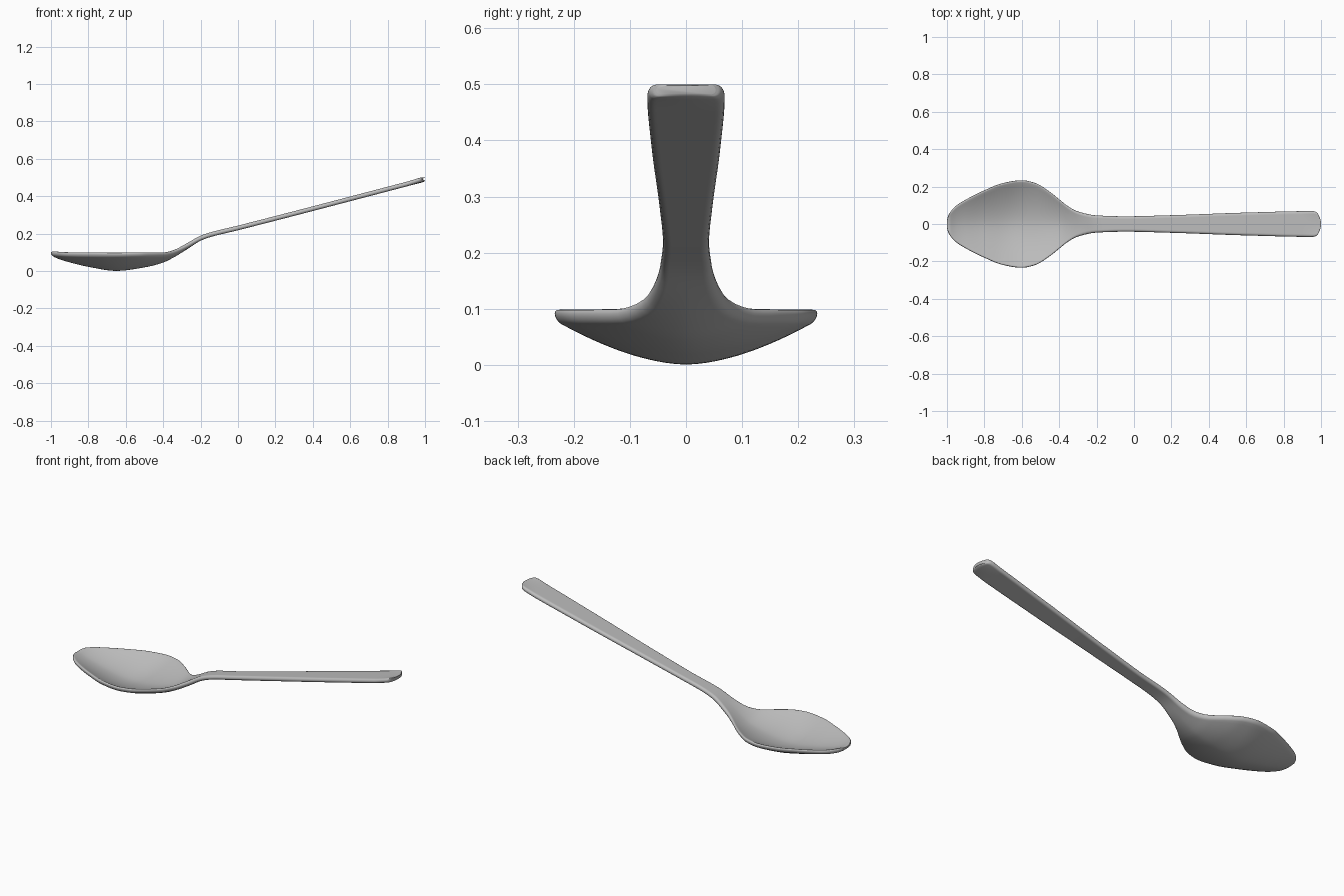
import bpy, bmesh, math

if "Cube" in bpy.data.objects:
    bpy.data.objects.remove(bpy.data.objects["Cube"])

# Key stations along the spoon: x, half width
WIDTH = [(-1, .02), (-.996, .037), (-.985, .06), (-.95, .098), (-.9, .13),
         (-.8, .18), (-.7, .219), (-.6, .234), (-.53, .22), (-.45, .172),
         (-.4, .132), (-.35, .093), (-.3, .067), (-.2, .046), (-.05, .041),
         (.2, .047), (.6, .061), (.96, .069), (.983, .067), (.995, .061), (1, .053)]
# Height of the mid surface at the rim, and along the centre line
RIM = [(-1, .096), (-.9, .092), (-.4, .091), (-.35, .1), (-.28, .131),
       (-.2, .175), (-.15, .193), (0, .23), (1, .49)]
KEEL = [(-1, .094), (-.95, .073), (-.9, .058), (-.8, .034), (-.65, .0125),
        (-.5, .031), (-.4, .057), (-.35, .082), (-.28, .126),
        (-.2, .175), (-.15, .193), (0, .23), (1, .49)]
# Half thickness
THICK = [(-1, .005), (-.993, .009), (-.98, .012), (-.4, .012), (-.28, .015),
         (-.15, .0125), (.985, .0125), (.996, .011), (1, .008)]


def sample(keys, x):
    """Smooth monotone interpolation through the key stations."""
    n = len(keys)
    secant = [(keys[i + 1][1] - keys[i][1]) / (keys[i + 1][0] - keys[i][0])
              for i in range(n - 1)]

    def tangent(i):
        if i == 0 or i == n - 1:
            return secant[min(i, n - 2)]
        a, b = secant[i - 1], secant[i]
        return 2 * a * b / (a + b) if a * b > 0 else 0

    i = max(k for k in range(n - 1) if keys[k][0] <= x + 1e-9)
    (x0, v0), (x1, v1) = keys[i], keys[i + 1]
    step = x1 - x0
    t = (x - x0) / step
    return (v0 * (1 + 2 * t) * (1 - t) ** 2 + v1 * t * t * (3 - 2 * t)
            + step * t * (1 - t) * (tangent(i) * (1 - t) - tangent(i + 1) * t))


def section(x, across=24, cap=8):
    """Closed cross-section: a thin strip with rounded edges, dished in the bowl."""
    half, rim, keel, h = (sample(k, x) for k in (WIDTH, RIM, KEEL, THICK))
    flat = half - h
    strip = [(flat * (2 * i / across - 1), 0) for i in range(across + 1)]
    arc = [(math.sin(math.pi * i / cap), math.cos(math.pi * i / cap)) for i in range(1, cap)]
    outline = [(y, h) for y, _ in strip]
    outline += [(flat + h * s, h * c) for s, c in arc]
    outline += [(-y, -h) for y, _ in strip]
    outline += [(-flat - h * s, -h * c) for s, c in arc]
    ring = []
    for y, dz in outline:
        u = min(abs(y) / half, 1)
        bow = .016 * u * u if x > .9 else 0
        bow *= max(0, min(1, (x - .9) / .08))
        ring.append((x - bow, y, keel + (rim - keel) * u ** 1.75 + dz))
    return ring


# Stations crowd together at both ends for rounded tips
COUNT = 150
stations = [-math.cos(math.pi * i / COUNT) for i in range(COUNT + 1)]

bm = bmesh.new()
rings = [[bm.verts.new(p) for p in section(x)] for x in stations]
for a, b in zip(rings, rings[1:]):
    for i in range(len(a)):
        j = (i + 1) % len(a)
        bm.faces.new((a[i], a[j], b[j], b[i]))
bm.faces.new(rings[0])
bm.faces.new(rings[-1])
bmesh.ops.recalc_face_normals(bm, faces=bm.faces)

mesh = bpy.data.meshes.new("spoon")
bm.to_mesh(mesh)
bm.free()
spoon = bpy.data.objects.new("spoon", mesh)
bpy.context.collection.objects.link(spoon)

# Plain metal grey
metal = bpy.data.materials.new("metal_grey")
metal.use_nodes = True
metal.diffuse_color = (.5, .5, .5, 1)
metal.node_tree.nodes["Principled BSDF"].inputs["Base Color"].default_value = (.5, .5, .5, 1)
mesh.materials.append(metal)

bpy.context.view_layer.objects.active = spoon
spoon.select_set(True)
bpy.ops.object.shade_smooth_by_angle(angle=math.radians(50))
